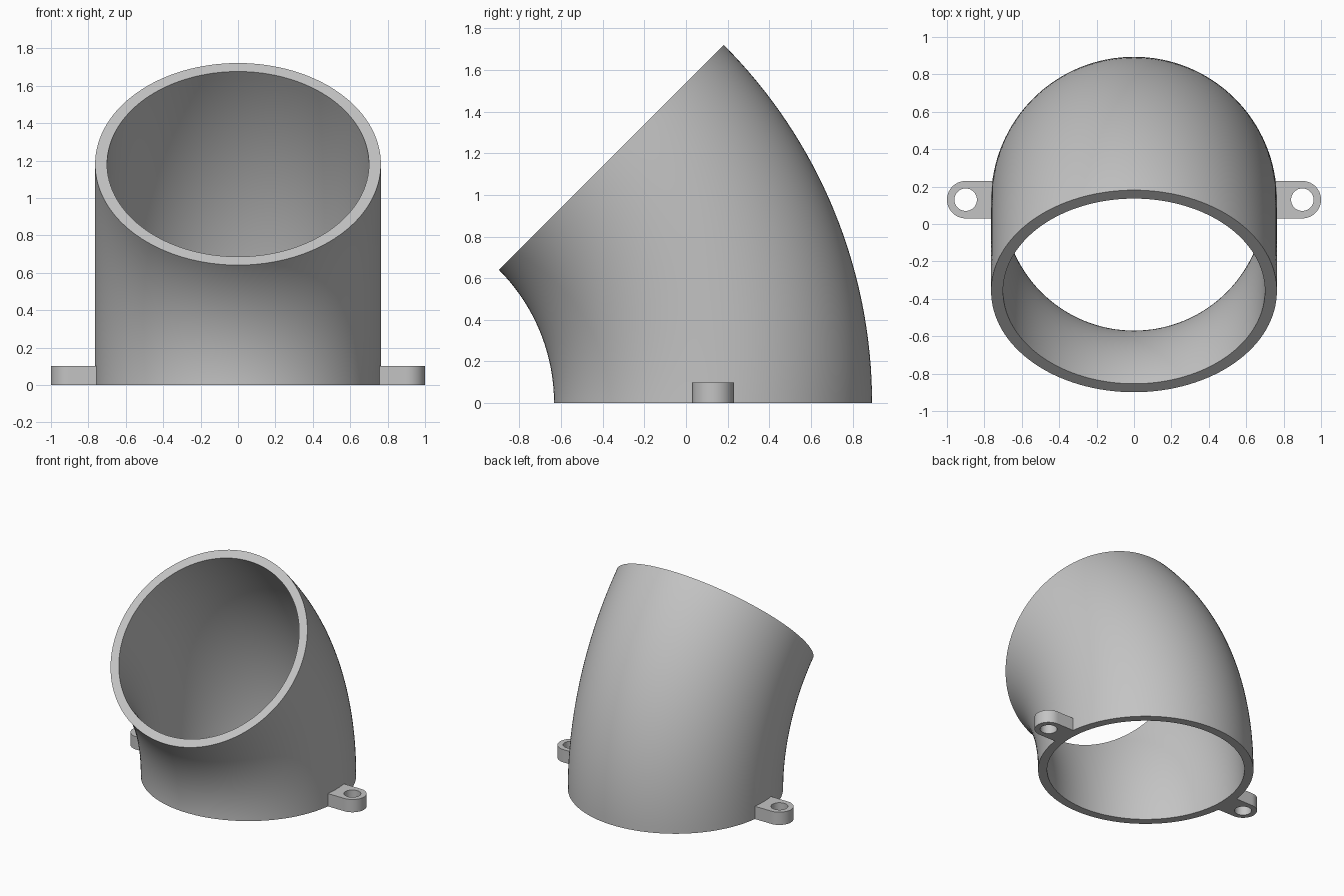
import bpy, bmesh
from math import sin, cos, pi, radians

cube = bpy.data.objects.get("Cube")
if cube:
    bpy.data.objects.remove(cube)

# Dimensions
OUTER, INNER = 0.764, 0.70        # pipe radii
CENTRE_Y = 0.13                   # pipe axis at the base
BEND = 1.67                       # radius of the bend
PIVOT_Y = CENTRE_Y - BEND
SIDES, STEPS = 128, 32
LUG_R, HOLE_R, LUG_H, HOLE_X = 0.1, 0.06, 0.1, 0.9

grey = bpy.data.materials.new("grey plastic")
grey.use_nodes = True
colour = (0.55, 0.55, 0.55, 1)
grey.diffuse_color = colour
grey.node_tree.nodes["Principled BSDF"].inputs["Base Color"].default_value = colour


def finish(bm, name):
    """Turn a bmesh into a shaded, coloured object."""
    bmesh.ops.recalc_face_normals(bm, faces=bm.faces)
    mesh = bpy.data.meshes.new(name)
    bm.to_mesh(mesh)
    bm.free()
    mesh.materials.append(grey)
    obj = bpy.data.objects.new(name, mesh)
    bpy.context.collection.objects.link(obj)
    bpy.ops.object.select_all(action="DESELECT")
    obj.select_set(True)
    bpy.context.view_layer.objects.active = obj
    bpy.ops.object.shade_smooth_by_angle(angle=radians(30))
    return obj


def bridge(bm, a, b):
    """Join two closed loops of equal length with quads."""
    for i in range(len(a)):
        j = (i + 1) % len(a)
        bm.faces.new((a[i], a[j], b[j], b[i]))


# Elbow pipe: a hollow circle swept through 45 degrees
bm = bmesh.new()


def pipe_ring(radius, sweep):
    ring = []
    for i in range(SIDES):
        a = 2 * pi * i / SIDES
        reach = BEND + radius * sin(a)
        ring.append(bm.verts.new((radius * cos(a),
                                  PIVOT_Y + reach * cos(sweep),
                                  reach * sin(sweep))))
    return ring


sweeps = [radians(45) * s / STEPS for s in range(STEPS + 1)]
walls = [[pipe_ring(r, s) for s in sweeps] for r in (OUTER, INNER)]
for wall in walls:
    for low, high in zip(wall, wall[1:]):
        bridge(bm, low, high)
for end in (0, -1):
    bridge(bm, walls[0][end], walls[1][end])
finish(bm, "elbow_pipe")


# Mounting lugs: rounded tab with a screw hole, root buried in the pipe wall
def lug(name, side):
    bm = bmesh.new()
    n = 64
    root = HOLE_X - 0.74
    outline, hole = [], []
    for i in range(n):
        a = 2 * pi * (i + 0.5) / n
        c, s = cos(a), sin(a)
        hole.append((HOLE_R * c, HOLE_R * s))
        if c > 0:
            outline.append((LUG_R * c, LUG_R * s))
        else:
            # project the ray onto the straight tab
            k = min(LUG_R / abs(s), root / abs(c))
            outline.append((k * c, k * s))
    # snap the nearest points onto the two root corners
    for sy in (1, -1):
        corner = (-root, sy * LUG_R)
        near = min(range(n), key=lambda i: (outline[i][0] - corner[0]) ** 2
                   + (outline[i][1] - corner[1]) ** 2)
        outline[near] = corner

    def loop(points, z):
        return [bm.verts.new((side * (HOLE_X + x), CENTRE_Y + y, z))
                for x, y in points]

    loops = [loop(outline, 0), loop(outline, LUG_H), loop(hole, LUG_H), loop(hole, 0)]
    for i in range(4):
        bridge(bm, loops[i], loops[(i + 1) % 4])
    finish(bm, name)


lug("left_lug", 1)
lug("right_lug", -1)
